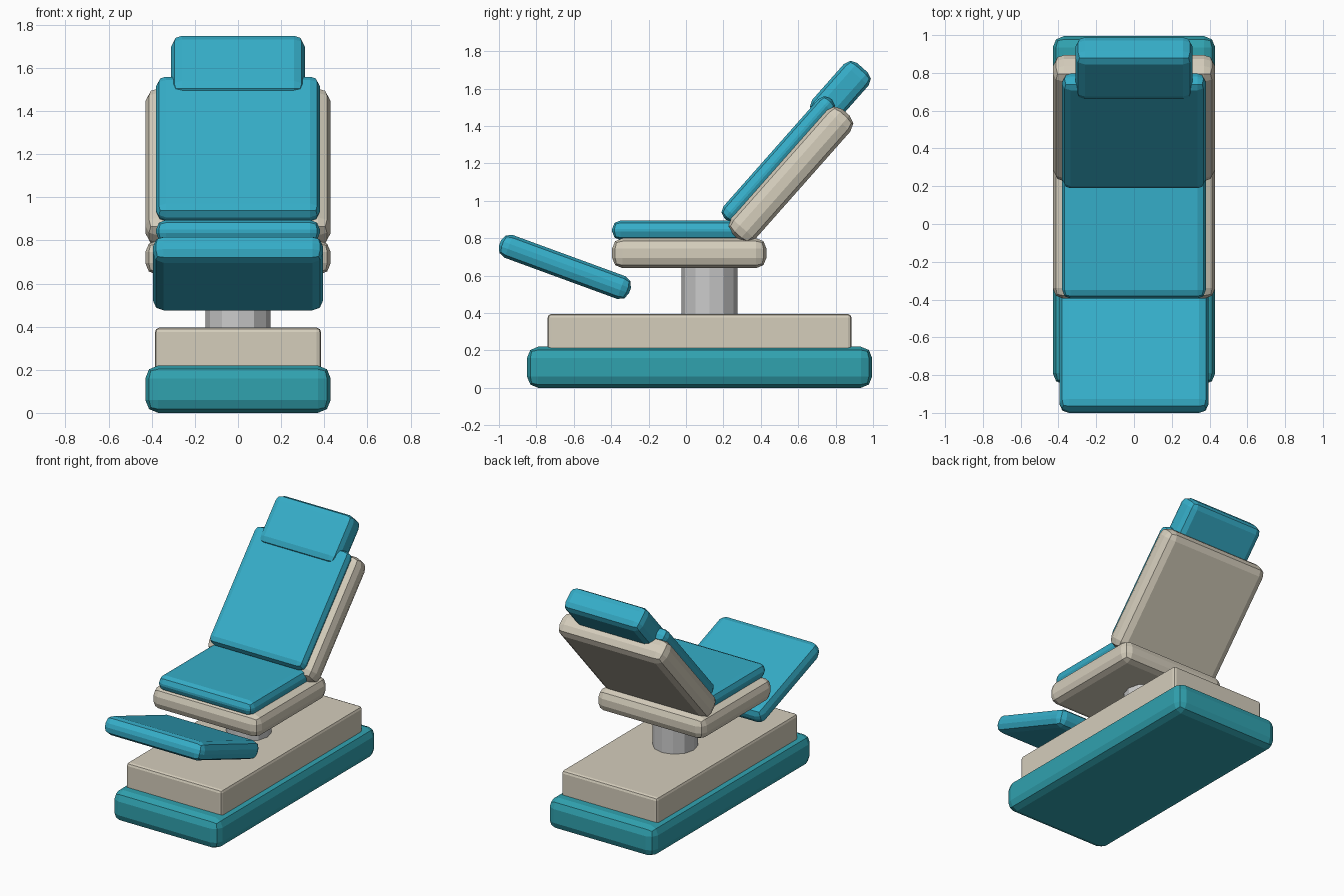
import bpy, bmesh, math
from mathutils import Matrix, Vector

if "Cube" in bpy.data.objects:
    bpy.data.objects.remove(bpy.data.objects["Cube"])


def material(name, rgb):
    m = bpy.data.materials.new(name)
    m.diffuse_color = (*rgb, 1)
    m.use_nodes = True
    m.node_tree.nodes["Principled BSDF"].inputs["Base Color"].default_value = m.diffuse_color
    return m


CUSHION = material("blue_vinyl", (0.036, 0.42, 0.58))
TRIM = material("teal_base", (0.03, 0.36, 0.43))
SHELL = material("cream_shell", (0.66, 0.61, 0.50))
BACK, LEG = 48.5, -20.1   # recline angles in degrees


def pad(name, half_width, ys, zs, bevel, mat, tilt=0, segments=2):
    """Rounded slab; ys and zs are spans in the frame tilted about the x axis."""
    size = (2 * half_width, ys[1] - ys[0], zs[1] - zs[0])
    bm = bmesh.new()
    bmesh.ops.create_cube(bm, size=1)
    bmesh.ops.scale(bm, vec=size, verts=bm.verts)
    bmesh.ops.bevel(bm, geom=bm.edges[:], offset=bevel, segments=segments,
                    profile=0.5, affect='EDGES')
    me = bpy.data.meshes.new(name)
    bm.to_mesh(me)
    bm.free()
    ob = bpy.data.objects.new(name, me)
    bpy.context.collection.objects.link(ob)
    rot = Matrix.Rotation(math.radians(tilt), 4, 'X')
    ob.matrix_world = rot @ Matrix.Translation((0, sum(ys) / 2, sum(zs) / 2))
    me.materials.append(mat)
    return ob


# Base
pad("base_plinth", 0.43, (-0.85, 0.995), (0, 0.22), 0.06, TRIM)
pad("base_housing", 0.385, (-0.74, 0.885), (0.19, 0.395), 0.02, SHELL)

# Lift column
bpy.ops.mesh.primitive_cylinder_add(vertices=12, radius=0.15, depth=0.28,
                                    location=(0, 0.125, 0.52))
bpy.context.object.name = "lift_column"

# Seat
pad("seat_shell", 0.43, (-0.395, 0.43), (0.64, 0.80), 0.055, SHELL)
pad("seat_cushion", 0.38, (-0.395, 0.35), (0.79, 0.895), 0.045, CUSHION)

# Reclined back and headrest
pad("back_shell", 0.43, (0.78, 1.67), (0.25, 0.42), 0.06, SHELL, BACK)
pad("back_cushion", 0.38, (0.815, 1.67), (0.39, 0.493), 0.045, CUSHION, BACK)
pad("headrest", 0.31, (1.55, 1.907), (0.34, 0.515), 0.05, CUSHION, BACK)

# Raised leg rest
pad("leg_rest", 0.395, (-1.2, -0.46), (0.32, 0.449), 0.05, CUSHION, LEG)
